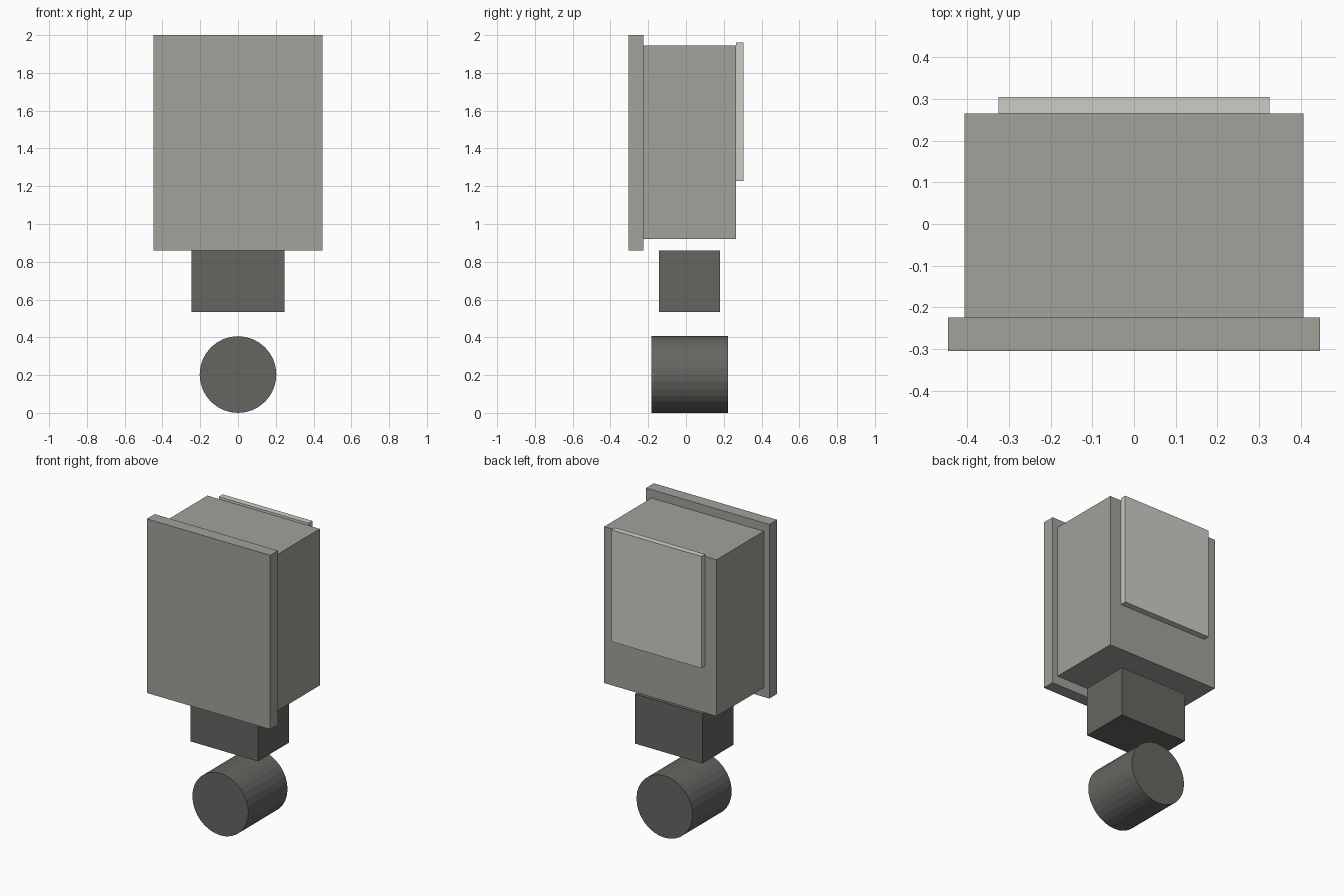
import bpy
from math import pi

if "Cube" in bpy.data.objects:
    bpy.data.objects.remove(bpy.data.objects["Cube"])


def material(name, rgb):
    m = bpy.data.materials.new(name)
    m.diffuse_color = (*rgb, 1)
    m.use_nodes = True
    m.node_tree.nodes["Principled BSDF"].inputs["Base Color"].default_value = m.diffuse_color
    return m


mid = material("mid_grey", (0.36, 0.355, 0.33))
dark = material("dark_grey", (0.135, 0.13, 0.12))
light = material("light_grey", (0.61, 0.61, 0.57))


def box(name, width, y0, y1, z0, z1, mat):
    bpy.ops.mesh.primitive_cube_add(size=1)
    ob = bpy.context.object
    ob.name = name
    ob.location = (0, (y0 + y1) / 2, (z0 + z1) / 2)
    ob.scale = (width, y1 - y0, z1 - z0)
    bpy.ops.object.transform_apply(location=False, rotation=False, scale=True)
    ob.data.materials.append(mat)


# Front panel, main housing and raised rear cover
box("front_panel", 0.894, -0.305, -0.224, 0.86, 2.0, mid)
box("housing", 0.814, -0.224, 0.265, 0.92, 1.945, mid)
box("rear_cover", 0.65, 0.265, 0.305, 1.228, 1.96, light)

# Block below the housing
box("neck_block", 0.49, -0.143, 0.18, 0.535, 0.86, dark)

# Roller lying front to back
bpy.ops.mesh.primitive_cylinder_add(
    vertices=32, radius=0.203, depth=0.405,
    location=(0, 0.02, 0.203), rotation=(pi / 2, 0, 0))
roller = bpy.context.object
roller.name = "roller"
roller.data.materials.append(dark)
